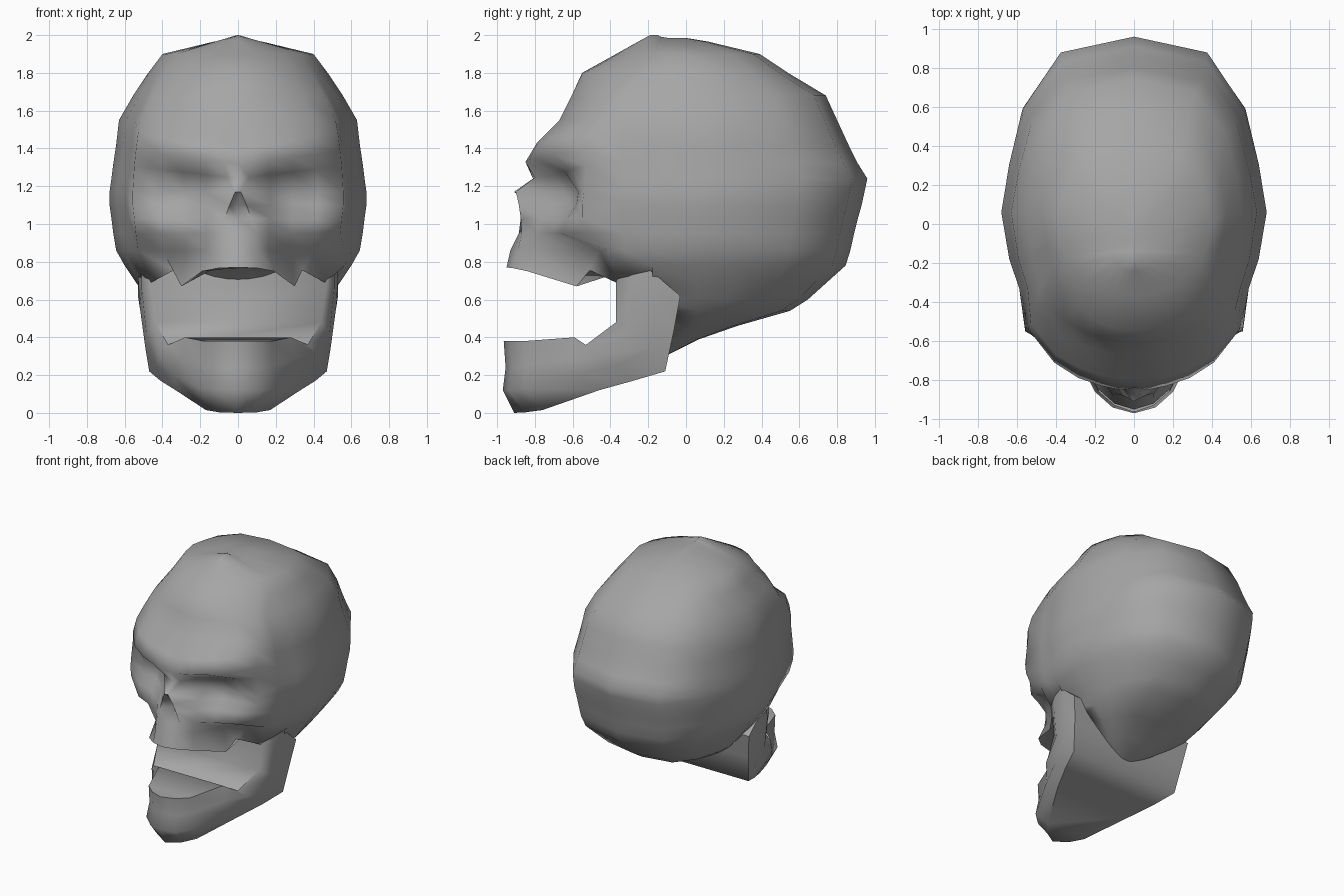
import bpy, bmesh
from math import radians, sqrt

bone = bpy.data.materials.new("dark_grey")
bone.diffuse_color = (.38, .38, .38, 1)


def loft(name, halves, angle):
    """Skin a series of half sections (x >= 0), each mirrored in x to a closed ring."""
    bm = bmesh.new()
    rings = []
    for half in halves:
        pts = list(half) + [(-x, y, z) for x, y, z in reversed(half)]
        rings.append([bm.verts.new(p) for p in pts])
    n = len(rings[0])
    for a, b in zip(rings, rings[1:]):
        for i in range(n):
            j = (i + 1) % n
            bm.faces.new((a[i], a[j], b[j], b[i]))
    bm.faces.new(rings[0])
    bm.faces.new(rings[-1])
    bmesh.ops.remove_doubles(bm, verts=bm.verts, dist=0.0005)
    bmesh.ops.recalc_face_normals(bm, faces=bm.faces)
    me = bpy.data.meshes.new(name)
    bm.to_mesh(me)
    bm.free()
    me.materials.append(bone)
    ob = bpy.data.objects.new(name, me)
    bpy.context.collection.objects.link(ob)
    bpy.ops.object.select_all(action='DESELECT')
    ob.select_set(True)
    bpy.context.view_layer.objects.active = ob
    bpy.ops.object.shade_smooth_by_angle(angle=radians(angle))
    return ob


def back_half(z, w, b, yc=.06):
    """Side and back of the braincase at one level."""
    return [(.94 * w, yc - .24 * min(1, (b - yc) / .7), z)] + [
        (k * w, yc + (b - yc) * t, z) for k, t in ((1, 0), (.94, .28), (.84, .6), (.56, .91), (0, 1))]


def plain(zf, zb, yf, w, b):
    """Level without face detail: rounded front, braincase back."""
    yc = .06 if b > .4 else (yf + b) / 2
    front = [(f * w, yc + (yf - yc) * sqrt(1 - f * f), zf) for f in (0, .12, .25, .43, .62, .82)]
    side = (.88 * w, yc + (yf - yc) * .45, (zf + zb) / 2)
    return front + [side] + back_half(zb, w, b, yc)


def face(z, nx, w, b, *ys):
    """Level with face detail: depth per column, brow rising outwards."""
    xs = [0, nx] + [f * w for f in (.25, .43, .62, .82)]
    front = [(x, y, z + (.12 * x if 1.2 < z < 1.5 else 0)) for x, y in zip(xs, ys)]
    return front + [(.865 * w, -.33, z)] + back_half(z, w, b)


# Skull: crown, then forehead, eye sockets, nose opening, cheeks, tooth row and base
crown = [plain(2.0, 1.985, -.19, .005, .0), plain(1.97, 1.965, -.245, .13, .12),
         plain(1.9, 1.9, -.37, .40, .39), plain(1.8, 1.8, -.55, .475, .54)]
face_rows = [  # z, nose edge x, half width, back y, depth per column
    (1.68, .07, .555, .74, -.605, -.605, -.59, -.56, -.50, -.41),
    (1.55, .07, .63, .80, -.67, -.67, -.65, -.62, -.56, -.45),
    (1.42, .07, .645, .86, -.79, -.79, -.78, -.74, -.67, -.51),
    (1.32, .07, .66, .91, -.84, -.85, -.83, -.79, -.71, -.54),
    (1.24, .06, .67, .96, -.81, -.80, -.69, -.64, -.61, -.53),
    (1.17, .015, .68, .945, -.91, -.90, -.65, -.58, -.57, -.54),
    (1.10, .045, .68, .93, -.82, -.885, -.71, -.60, -.58, -.55),
    (1.03, .07, .67, .91, -.81, -.875, -.77, -.67, -.63, -.55),
    (.95, .10, .66, .89, -.885, -.87, -.79, -.72, -.66, -.52),
    (.86, .10, .645, .87, -.93, -.89, -.79, -.58, -.46, -.41),
]
teeth = [(0, -.95, .77), (.10, -.92, .767), (.19, -.84, .75), (.30, -.58, .67), (.34, -.51, .755),
         (.46, -.37, .69), (.52, -.27, .74)] + back_half(.78, .60, .845)
base = [plain(.76, .69, -.40, .54, .745), plain(.62, .60, -.31, .47, .645),
        plain(.52, .54, -.25, .42, .55), plain(.44, .46, -.2, .32, .27),
        plain(.37, .39, -.18, .2, .07), plain(.30, .31, -.15, .05, -.09)]
loft("skull", crown + [face(*r) for r in face_rows] + [teeth] + base, 80)

# Lower jaw: sections from the chin back and up the ramus (upper, outer, lower edge)
loft("lower_jaw", [
    [(0, -.965, .38), (0, -.955, .24), (0, -.97, .12), (0, -.91, 0)],
    [(.10, -.93, .38), (.10, -.92, .24), (.11, -.94, .12), (.10, -.85, .003)],
    [(.18, -.86, .38), (.18, -.85, .25), (.20, -.86, .13), (.17, -.76, .015)],
    [(.28, -.59, .40), (.30, -.62, .29), (.34, -.58, .20), (.33, -.46, .12)],
    [(.37, -.53, .36), (.42, -.48, .31), (.43, -.37, .25), (.41, -.28, .17)],
    [(.44, -.37, .48), (.485, -.29, .42), (.49, -.19, .34), (.47, -.11, .22)],
    [(.47, -.37, .69), (.51, -.29, .66), (.52, -.16, .56), (.50, -.065, .43)],
    [(.47, -.33, .85), (.51, -.27, .82), (.53, -.16, .73), (.53, -.03, .62)],
], 62)
